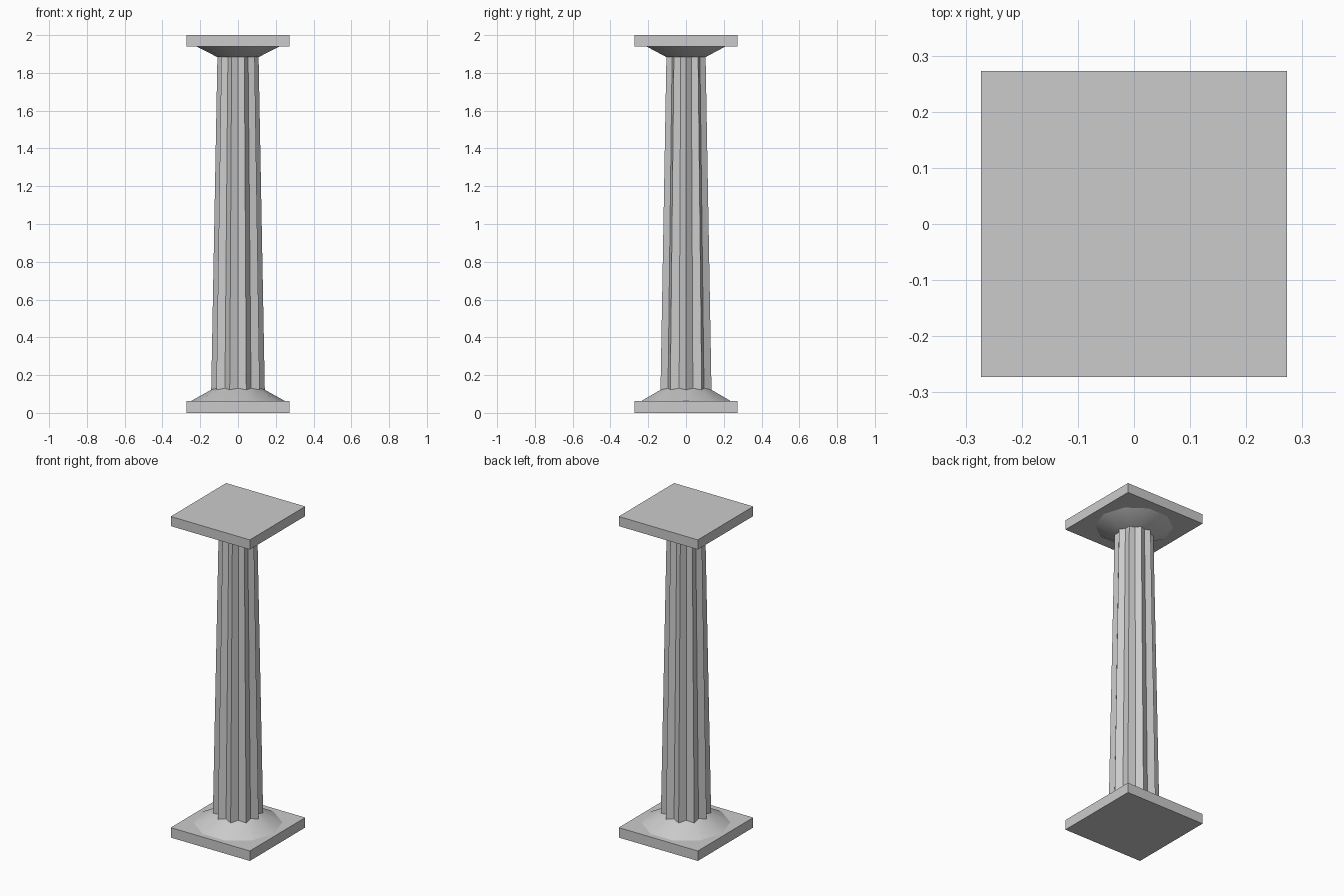
import bpy, bmesh
from math import cos, sin, pi, radians

if "Cube" in bpy.data.objects:
    bpy.data.objects.remove(bpy.data.objects["Cube"])

FLUTES = 10


def loft(name, rings, smooth=False):
    """Skin closed rings of (angle count) stacked along z; each ring is (z, [radii])."""
    bm = bmesh.new()
    loops = []
    for z, radii in rings:
        n = len(radii)
        loops.append([bm.verts.new((r * cos(2 * pi * i / n), r * sin(2 * pi * i / n), z))
                      for i, r in enumerate(radii)])
    for a, b in zip(loops, loops[1:]):
        n = len(a)
        for i in range(n):
            j = (i + 1) % n
            bm.faces.new((a[i], a[j], b[j], b[i]))
    bm.faces.new(loops[0][::-1])
    bm.faces.new(loops[-1])
    mesh = bpy.data.meshes.new(name)
    bm.to_mesh(mesh)
    bm.free()
    ob = bpy.data.objects.new(name, mesh)
    bpy.context.collection.objects.link(ob)
    if smooth:
        bpy.ops.object.select_all(action='DESELECT')
        ob.select_set(True)
        bpy.context.view_layer.objects.active = ob
        bpy.ops.object.shade_smooth_by_angle(angle=radians(40))
    return ob


def slab(name, z0, z1, size):
    bpy.ops.mesh.primitive_cube_add(size=1, location=(0, 0, (z0 + z1) / 2))
    ob = bpy.context.object
    ob.name = name
    ob.scale = (size, size, z1 - z0)
    bpy.ops.object.transform_apply(location=False, rotation=False, scale=True)
    return ob


def star(ridge, valley):
    return [ridge, valley] * FLUTES


# square plates at both ends
slab("base_plate", 0, 0.062, 0.545)
slab("top_plate", 1.94, 2.0, 0.545)

# sloping ten-sided collars between plates and shaft
loft("base_collar", [(0.062, [0.25] * FLUTES), (0.122, [0.142] * FLUTES),
                     (0.137, [0.112] * FLUTES)], smooth=True)
loft("capital_collar", [(1.883, [0.108] * FLUTES), (1.94, [0.22] * FLUTES)], smooth=True)

# tapered fluted shaft
loft("fluted_shaft", [(0.115, star(0.142, 0.118)), (1.89, star(0.109, 0.091))])
